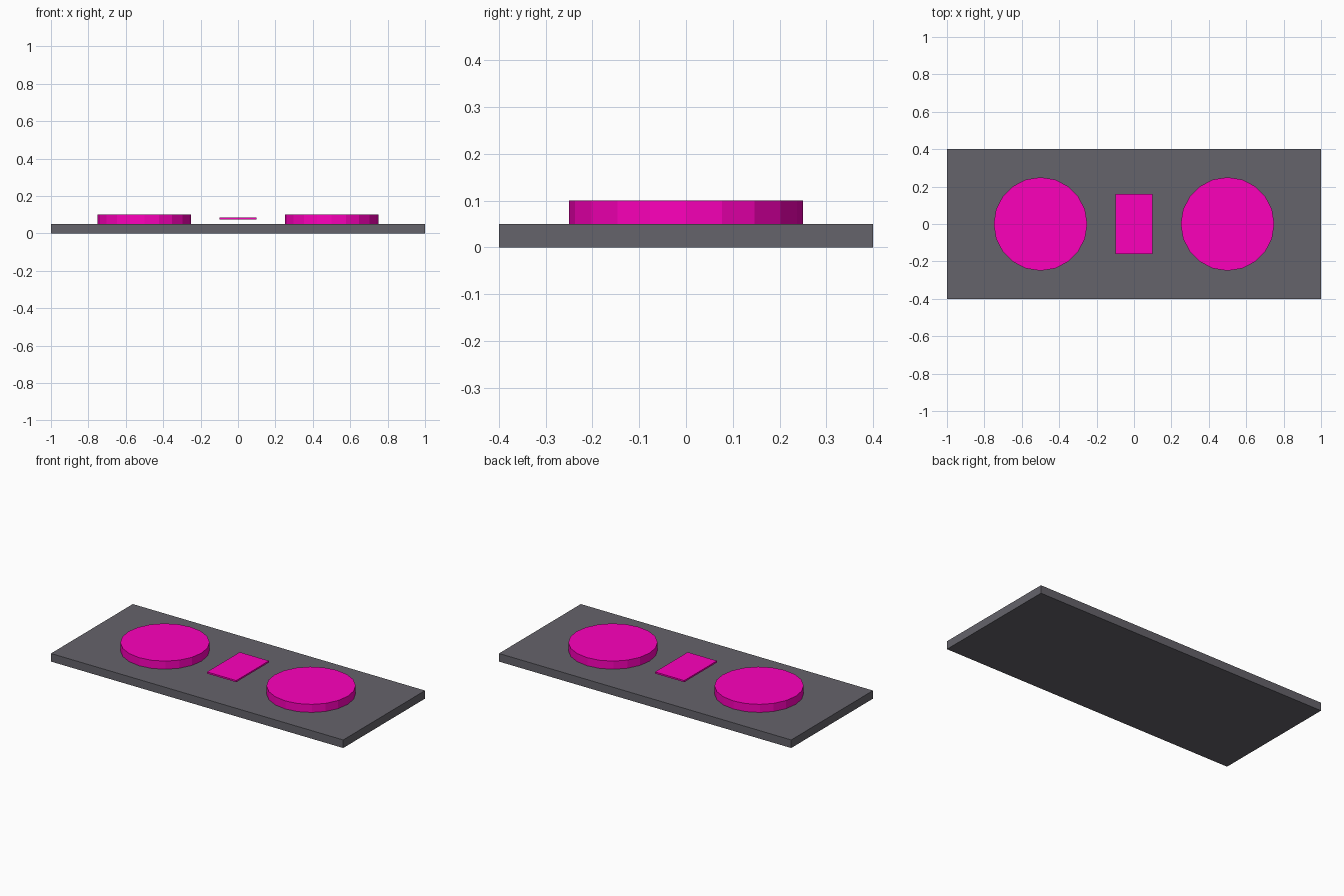
import bpy

if "Cube" in bpy.data.objects:
    bpy.data.objects.remove(bpy.data.objects["Cube"])


def paint(name, rgb):
    mat = bpy.data.materials.new(name)
    mat.diffuse_color = (*rgb, 1)
    mat.use_nodes = True
    mat.node_tree.nodes["Principled BSDF"].inputs["Base Color"].default_value = mat.diffuse_color
    return mat


def box(name, size, center, mat):
    bpy.ops.mesh.primitive_cube_add(size=1, location=center)
    ob = bpy.context.object
    ob.name = name
    ob.scale = size
    bpy.ops.object.transform_apply(location=False, rotation=False, scale=True)
    ob.data.materials.append(mat)
    return ob


def disc(name, x, mat):
    bpy.ops.mesh.primitive_cylinder_add(vertices=20, radius=0.25, depth=0.05,
                                        location=(x, 0, 0.075))
    ob = bpy.context.object
    ob.name = name
    ob.data.materials.append(mat)
    return ob


magenta = paint("magenta", (0.98, 0.0, 0.5))
charcoal = paint("charcoal", (0.13, 0.125, 0.145))

# Base plate
box("base_plate", (2, 0.8, 0.05), (0, 0, 0.025), charcoal)

# Pair of raised round pads
for side, x in (("left", -0.5), ("right", 0.5)):
    disc(f"{side}_round_pad", x, magenta)

# Thin panel floating between the pads
box("center_panel", (0.2, 0.32, 0.01), (0, 0, 0.08), magenta)
